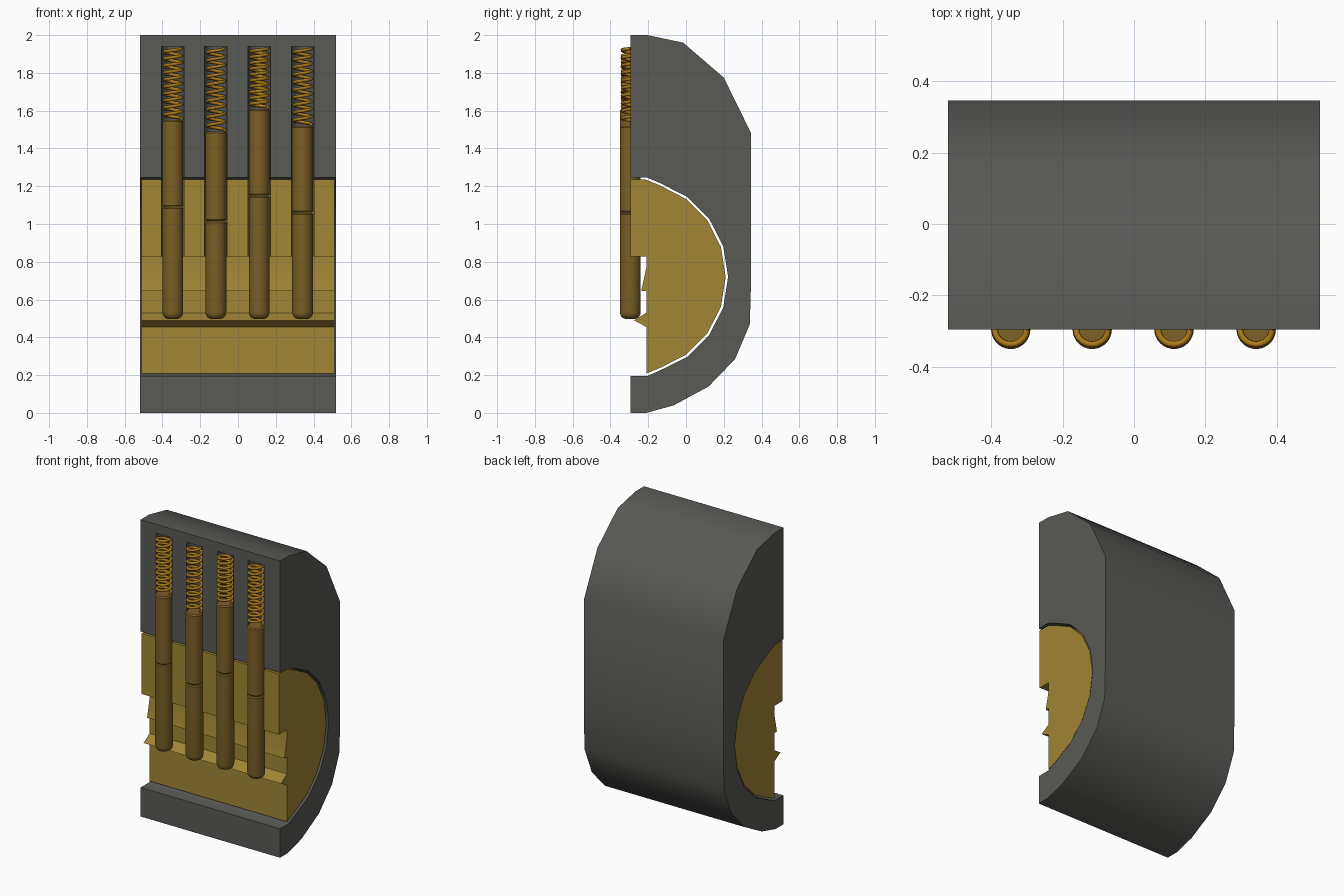
import bpy, bmesh, math

if "Cube" in bpy.data.objects:
    bpy.data.objects.remove(bpy.data.objects["Cube"])

FRONT = -0.295                      # cut plane of the section model
PIN_X = [-0.345, -0.117, 0.112, 0.342]
JOINT = [1.09, 1.015, 1.15, 1.06]   # where key pin meets driver pin
TOP = [1.55, 1.49, 1.61, 1.52]      # top of each driver pin


def material(name, rgb):
    m = bpy.data.materials.new(name)
    m.diffuse_color = (*rgb, 1)
    m.use_nodes = True
    m.node_tree.nodes["Principled BSDF"].inputs["Base Color"].default_value = m.diffuse_color
    return m


STEEL = material("dark_grey", (0.1, 0.1, 0.093))
BRASS = material("brass", (0.36, 0.235, 0.035))
PIN = material("pin_bronze", (0.2, 0.115, 0.02))
SPRING = material("spring_bronze", (0.42, 0.2, 0.01))


def make(name, bm, mat):
    bmesh.ops.recalc_face_normals(bm, faces=bm.faces)
    me = bpy.data.meshes.new(name)
    bm.to_mesh(me)
    bm.free()
    ob = bpy.data.objects.new(name, me)
    bpy.context.collection.objects.link(ob)
    if mat:
        me.materials.append(mat)
    return ob


def smooth(ob, angle=35):
    bpy.ops.object.select_all(action='DESELECT')
    ob.select_set(True)
    bpy.context.view_layer.objects.active = ob
    bpy.ops.object.shade_smooth_by_angle(angle=math.radians(angle))


def extrude_x(name, profile, half, mat):
    bm = bmesh.new()
    f = bm.faces.new([bm.verts.new((-half, y, z)) for y, z in profile])
    r = bmesh.ops.extrude_face_region(bm, geom=[f])
    for v in r['geom']:
        if isinstance(v, bmesh.types.BMVert):
            v.co.x = half
    return make(name, bm, mat)


def lathe(name, profile, x, mat, n=32):
    bm = bmesh.new()
    rings = [[bm.verts.new((x + r * math.cos(2 * math.pi * i / n),
                            FRONT + r * math.sin(2 * math.pi * i / n), z))
              for i in range(n)] for r, z in profile]
    for a, b in zip(rings, rings[1:]):
        for i in range(n):
            j = (i + 1) % n
            bm.faces.new((a[i], a[j], b[j], b[i]))
    bm.faces.new(rings[0])
    bm.faces.new(rings[-1])
    ob = make(name, bm, mat)
    smooth(ob)


# Faceted arc shared by plug and bore
def arc(r):
    return [(-0.3 + r * math.cos(math.radians(a)), 0.72 + r * math.sin(math.radians(a)))
            for a in range(54, -55, -18)]


# Housing: outer outline, then the bore for the plug
housing = extrude_x("housing", [
    (FRONT, 0), (-0.21, 0), (-0.065, 0.04), (0.12, 0.14), (0.26, 0.285), (0.338, 0.47),
    (0.345, 0.72), (0.345, 1.48), (0.2, 1.775), (-0.015, 1.96), (-0.205, 2), (FRONT, 2),
    (FRONT, 1.247), (-0.21, 1.247), (-0.14, 1.218)] + arc(0.523) + [
    (-0.14, 0.224), (-0.205, 0.195), (FRONT, 0.195)], 0.52, STEEL)

# Plug with keyway ridges on the front
plug = extrude_x("plug", [(FRONT, 1.236), (-0.215, 1.236), (-0.14, 1.205)] + arc(0.51) + [
    (-0.14, 0.237), (-0.21, 0.208), (-0.21, 0.455), (-0.275, 0.49), (-0.21, 0.53),
    (-0.21, 0.645), (-0.237, 0.645), (-0.21, 0.77), (-0.21, 0.828), (FRONT, 0.828)],
    0.512, BRASS)

# Pin chambers cut through housing and plug
bm = bmesh.new()
for x in PIN_X:
    r = bmesh.ops.create_cone(bm, cap_ends=True, segments=28, radius1=0.06,
                              radius2=0.06, depth=1.16)
    bmesh.ops.translate(bm, verts=r['verts'], vec=(x, FRONT + 0.001, 1.36))
cutter = make("chamber_cutter", bm, None)
cutter.hide_render = True
for ob in (housing, plug):
    smooth(ob)
    mod = ob.modifiers.new("chambers", 'BOOLEAN')
    mod.operation = 'DIFFERENCE'
    mod.solver = 'EXACT'
    mod.object = cutter
    bpy.ops.object.modifier_apply(modifier=mod.name)
    smooth(ob)
bpy.data.objects.remove(cutter)

# Pins and springs
R = 0.055
for k, (x, joint, top) in enumerate(zip(PIN_X, JOINT, TOP), 1):
    tip = [(0.025 + 0.03 * math.sin(math.radians(a)),
            0.535 - 0.037 * math.cos(math.radians(a))) for a in range(0, 91, 15)]
    lathe(f"key_pin_{k}", tip + [(R, joint - 0.009), (R - 0.006, joint - 0.002)], x, PIN)
    lathe(f"driver_pin_{k}", [(R - 0.006, joint + 0.002), (R, joint + 0.009),
                              (R, top - 0.008), (R - 0.008, top)], x, PIN)

    turns, step, wire = 10, 20, 0.009
    cu = bpy.data.curves.new(f"spring_{k}", 'CURVE')
    cu.dimensions = '3D'
    cu.bevel_depth = wire
    cu.bevel_resolution = 2
    cu.use_fill_caps = True
    sp = cu.splines.new('POLY')
    n = turns * step
    sp.points.add(n)
    z0, z1 = top + wire, 1.938 - wire
    for i, p in enumerate(sp.points):
        a = 2 * math.pi * i / step
        p.co = (x + 0.045 * math.cos(a), FRONT + 0.042 * math.sin(a),
                z0 + (z1 - z0) * i / n, 1)
    cu.materials.append(SPRING)
    ob = bpy.data.objects.new(f"spring_{k}", cu)
    bpy.context.collection.objects.link(ob)
    bpy.ops.object.select_all(action='DESELECT')
    ob.select_set(True)
    bpy.context.view_layer.objects.active = ob
    bpy.ops.object.convert(target='MESH')
    smooth(bpy.context.view_layer.objects.active, 60)
